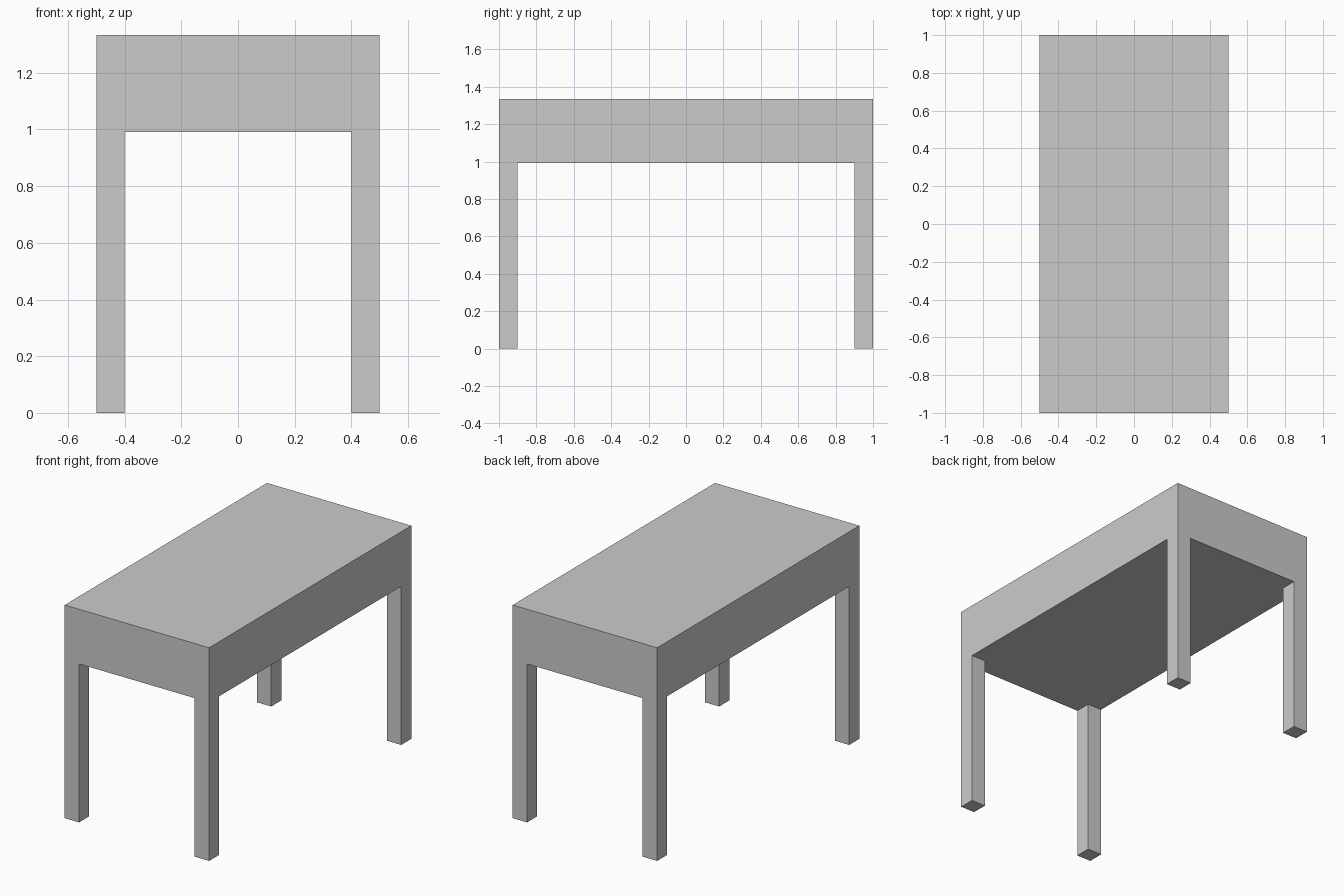
import bpy
import bmesh

if "Cube" in bpy.data.objects:
    bpy.data.objects.remove(bpy.data.objects["Cube"])

WIDTH, LENGTH, HEIGHT = 1.0, 2.0, 1.334
UNDERSIDE = 0.992
LEG = 0.1

bm = bmesh.new()

# Thick table top: a box standing from the underside to full height
bmesh.ops.create_cube(bm, size=1)
bmesh.ops.scale(bm, vec=(WIDTH, LENGTH, HEIGHT - UNDERSIDE), verts=bm.verts)
bmesh.ops.translate(bm, vec=(0, 0, (HEIGHT + UNDERSIDE) / 2), verts=bm.verts)

# Cut the top along the inner faces of the legs
for axis, half in ((0, WIDTH / 2), (1, LENGTH / 2)):
    for side in (-1, 1):
        co, no = [0, 0, 0], [0, 0, 0]
        co[axis], no[axis] = side * (half - LEG), 1
        bmesh.ops.bisect_plane(bm, geom=bm.verts[:] + bm.edges[:] + bm.faces[:],
                               plane_co=co, plane_no=no)

# Square legs: extrude the four corner faces of the underside to the floor
bm.normal_update()
corners = []
for f in bm.faces:
    c = f.calc_center_median()
    if f.normal.z < -0.9 and abs(c.x) > WIDTH / 2 - LEG and abs(c.y) > LENGTH / 2 - LEG:
        corners.append(f)
for f in bmesh.ops.extrude_discrete_faces(bm, faces=corners)["faces"]:
    for v in f.verts:
        v.co.z = 0

bmesh.ops.recalc_face_normals(bm, faces=bm.faces)
mesh = bpy.data.meshes.new("table")
bm.to_mesh(mesh)
bm.free()
bpy.context.collection.objects.link(bpy.data.objects.new("table", mesh))
